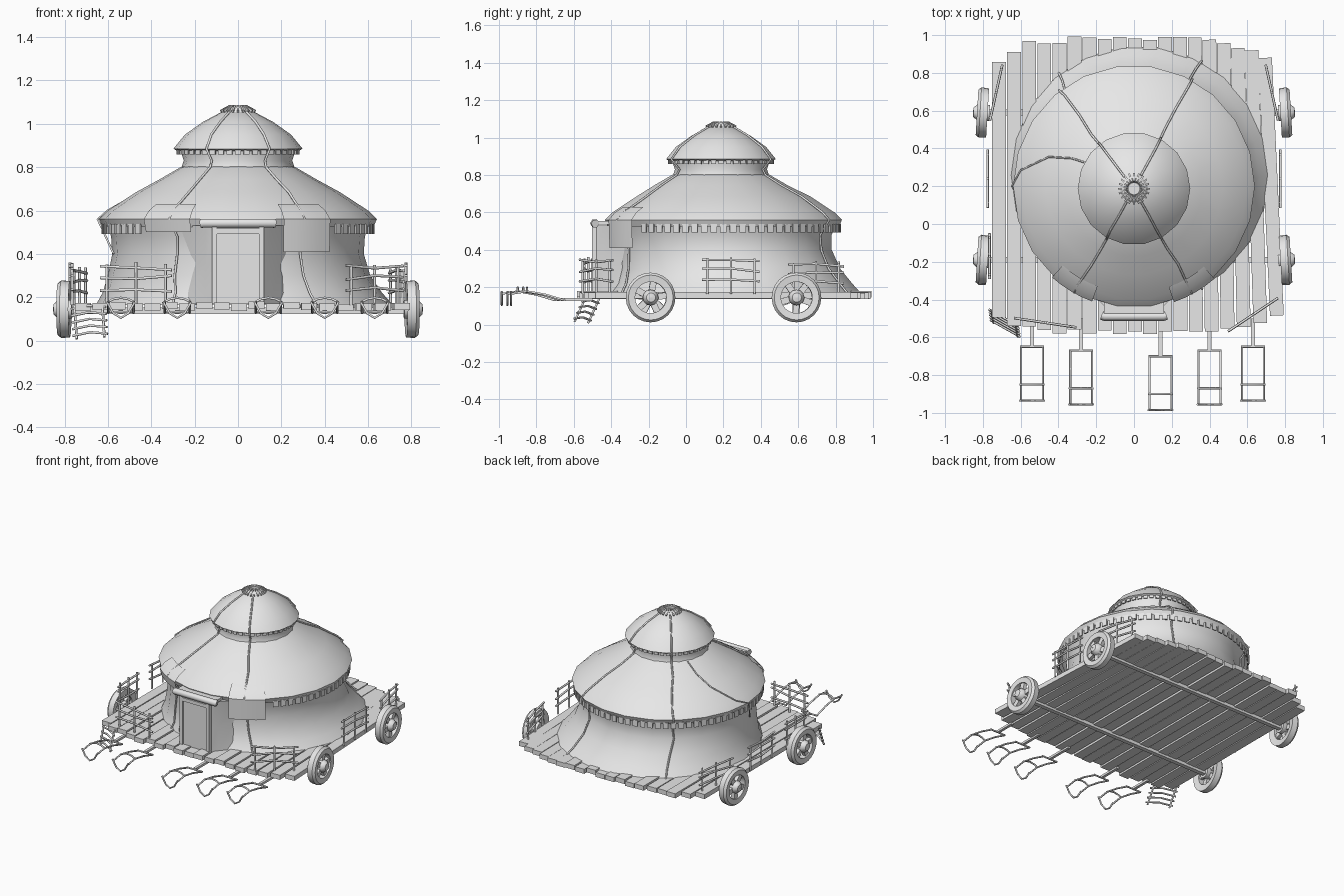
import bpy, bmesh, math, random
from mathutils import Matrix, Vector

random.seed(4)
cube = bpy.data.objects.get("Cube")
if cube:
    bpy.data.objects.remove(cube, do_unlink=True)

grey = bpy.data.materials.new("plain grey")
grey.use_nodes = True
COLOUR = (0.8, 0.8, 0.8, 1)
grey.diffuse_color = COLOUR
grey.node_tree.nodes["Principled BSDF"].inputs["Base Color"].default_value = COLOUR


def finish(name, bm, smooth=False):
    bmesh.ops.recalc_face_normals(bm, faces=bm.faces)
    mesh = bpy.data.meshes.new(name)
    bm.to_mesh(mesh)
    bm.free()
    mesh.materials.append(grey)
    obj = bpy.data.objects.new(name, mesh)
    bpy.context.collection.objects.link(obj)
    if smooth:
        bpy.ops.object.select_all(action='DESELECT')
        obj.select_set(True)
        bpy.context.view_layer.objects.active = obj
        bpy.ops.object.shade_smooth_by_angle(angle=math.radians(40))
    return obj


def on_ring(ring, angle, grow=0.0):
    r, z, cx, cy = ring
    return Vector((cx + (r + grow) * math.cos(angle), cy + (r + grow) * math.sin(angle), z))


def lathe(name, rings, seg=22, start=0.0, end=math.tau, grow=0.0):
    """Sweep rings of (radius, z, centre x, centre y) around the tent."""
    full = end - start > 6.28
    bm = bmesh.new()
    count = seg if full else seg + 1
    rows = [[bm.verts.new(on_ring(g, start + (end - start) * i / seg, grow))
             for i in range(count)] for g in rings]
    for a, b in zip(rows, rows[1:]):
        for i in range(seg):
            j = (i + 1) % count
            bm.faces.new((a[i], a[j], b[j], b[i]))
    return finish(name, bm, True)


def boxes(name, items):
    """Join boxes of (location, size, rotation matrix)."""
    bm = bmesh.new()
    for loc, size, rot in items:
        bmesh.ops.create_cube(bm, size=1, matrix=Matrix.Translation(loc) @ rot.to_4x4()
                              @ Matrix.Diagonal((*size, 1)))
    return finish(name, bm)


def turn(angle, axis='Z'):
    return Matrix.Rotation(angle, 4, axis)


def tubes(name, paths, radius):
    curve = bpy.data.curves.new(name, 'CURVE')
    curve.dimensions = '3D'
    curve.bevel_depth = radius
    curve.bevel_resolution = 1
    curve.use_fill_caps = True
    for path in paths:
        spline = curve.splines.new('POLY')
        spline.points.add(len(path) - 1)
        for point, co in zip(spline.points, path):
            point.co = (*co, 1)
    curve.materials.append(grey)
    obj = bpy.data.objects.new(name, curve)
    bpy.context.collection.objects.link(obj)


# Plank deck
planks = []
for i in range(19):
    x = -0.715 + i * 0.08
    edge = abs(x / 0.72) ** 6
    back = 0.975 - 0.11 * edge + random.uniform(-0.02, 0.02)
    front = -0.57 + 0.09 * edge + random.uniform(-0.015, 0.015)
    planks.append(((x, (back + front) / 2, 0.158 + random.uniform(-0.006, 0.006)),
                   (0.073, back - front, 0.033), turn(0.045 * max(0, x / 0.72) ** 3)))
boxes("deck_planks", planks)
boxes("axles", [((0, y, 0.137), (1.58, 0.03, 0.03), turn(0)) for y in (-0.19, 0.59)])

# Tent cloth
C = (0, 0.2)
T = (0, 0.187)
wall = [(0.685, 0.165, 0.03, 0.26), (0.645, 0.22, 0.02, 0.25), (0.605, 0.3, 0.005, 0.225),
        (0.58, 0.4, 0, 0.205), (0.585, 0.48, *C), (0.61, 0.55, *C)]
roof = [(0.625, 0.525, *C), (0.64, 0.56, *C), (0.6, 0.6, *C), (0.47, 0.685, *C),
        (0.36, 0.745, *T), (0.265, 0.8, *T), (0.25, 0.805, *T)]
neck = [(0.262, 0.795, *T), (0.25, 0.83, *T), (0.27, 0.89, *T)]
cap = [(0.28, 0.875, *T), (0.298, 0.885, *T), (0.245, 0.95, *T), (0.16, 1.01, *T),
       (0.075, 1.055, *T), (0.03, 1.06, *T)]
lathe("tent_wall", wall)
lathe("main_roof", roof)
lathe("roof_neck", neck, 18)
lathe("upper_roof", cap, 18)


# Toothed valances hanging from both eaves
def valance(name, radius, z, height, count, skip):
    items = []
    for i in range(count):
        a = math.tau * i / count
        off = abs((a + math.pi / 2 + math.pi) % math.tau - math.pi)
        if off < skip:
            continue
        items.append((on_ring((radius, z, *C[:1], T[1] if skip == 0 else C[1]), a),
                      (0.008, math.tau * radius / count * 0.68, height), turn(a)))
    boxes(name, items)


valance("eave_valance", 0.625, 0.515, 0.045, 76, math.radians(45))
valance("upper_valance", 0.28, 0.873, 0.028, 44, 0)

# Smoke crown
lathe("crown_ring", [(0.078, 1.05, *T), (0.055, 1.078, *T), (0.034, 1.074, *T), (0.034, 1.05, *T)], 20)
boxes("crown_ribs", [(on_ring((0.059, 1.07, *T), a), (0.05, 0.009, 0.012),
                      turn(a) @ turn(0.5, 'Y'))
                     for a in [math.tau * k / 20 for k in range(20)]])

# Ropes that follow the cloth from crown to deck
ropes = []
for degrees in (-61, -119, 62, 128):
    a = math.radians(degrees)
    rings = cap[4:0:-1] + neck[1:2] + roof[5:0:-1] + wall[4::-1]
    ropes.append([on_ring(g, a + random.uniform(-0.012, 0.012), 0.005) for g in rings])
side = [on_ring(g, math.radians(d), 0.007)
        for g, d in zip(roof[5:0:-1], (151, 154, 161, 172, 180))]
tubes("ropes", ropes, 0.006)
tubes("loose_rope", [side + [on_ring(wall[3], math.radians(192), 0.006)]], 0.005)

# Cloth patches draped over the front eave
drape = [(0.56, 0.63, *C), (0.61, 0.6, *C), (0.645, 0.56, *C), (0.64, 0.41, *C)]
lathe("left_patch", drape, 4, math.radians(-71), math.radians(-49), 0.004)
lathe("right_patch", drape[:3] + [(0.63, 0.5, *C)], 4,
      math.radians(-132), math.radians(-110), 0.004)

# Door porch: flaring side curtains, panel, posts and rolled lintel
bm = bmesh.new()
sections = []
for z, spread in ((0.17, 0.25), (0.35, 0.2), (0.53, 0.27)):
    half = [(0.115, -0.485), (0.15, -0.44), (spread, -0.33)]
    sections.append([bm.verts.new((x, y, z)) for x, y in
                     [(-x, y) for x, y in half[::-1]] + half])
for low, high in zip(sections, sections[1:]):
    for i in range(5):
        bm.faces.new((low[i], low[i + 1], high[i + 1], high[i]))
bm.faces.new(sections[-1])
finish("porch_curtains", bm, True)
boxes("door_frame", [((x, -0.488, 0.35), (0.024, 0.03, 0.36), turn(0)) for x in (-0.108, 0.108)]
      + [((0, -0.488, 0.505), (0.22, 0.03, 0.025), turn(0))])
boxes("door_panel", [((0, -0.487, 0.335), (0.2, 0.012, 0.33), turn(0))])
boxes("porch_top", [((0, -0.45, 0.545), (0.32, 0.1, 0.02), turn(0))])
tubes("lintel_roll", [[(-0.17, -0.485, 0.54), (-0.155, -0.49, 0.542),
                       (0.155, -0.49, 0.542), (0.17, -0.485, 0.54)]], 0.023)


# Wheels with rim, broad spokes and hub
def disc_profile(bm, profile, seg=24):
    rows = [[bm.verts.new((x, r * math.cos(math.tau * i / seg), r * math.sin(math.tau * i / seg)))
             for i in range(seg)] for r, x in profile]
    for a, b in zip(rows, rows[1:]):
        for i in range(seg):
            j = (i + 1) % seg
            bm.faces.new((a[i], a[j], b[j], b[i]))


for end, y in (("front", -0.19), ("rear", 0.59)):
    for label, s in (("left", 1), ("right", -1)):
        bm = bmesh.new()
        disc_profile(bm, [(0.084, -0.022), (0.13, -0.03), (0.133, 0.01), (0.12, 0.026),
                          (0.084, 0.022), (0.084, -0.022)])
        disc_profile(bm, [(0.001, -0.04), (0.042, -0.04), (0.042, 0.025), (0.025, 0.045), (0.001, 0.048)], 12)
        for k in range(5):
            spin = turn(math.tau * k / 5 + y, 'X')
            bmesh.ops.create_cube(bm, size=1, matrix=spin @ Matrix.Translation((0, 0, 0.062))
                                  @ Matrix.Diagonal((0.026, 0.034, 0.06, 1)))
        wheel = finish(f"{end}_{label}_wheel", bm, True)
        wheel.location = (0.805 * s, y, 0.145)
        wheel.rotation_euler = (0, 0, (0 if s > 0 else math.pi) + 0.06 * s)


# Railings
def railing(name, p, q, height=0.18):
    p, q = Vector((*p, 0.165)), Vector((*q, 0.165))
    up = Vector((0, 0, height))
    paths = [[p.lerp(q, t), p.lerp(q, t) + up * random.uniform(1, 1.1)] for t in (0.05, 0.5, 0.95)]
    for level in (0.4, 0.7, 0.95):
        paths.append([p.lerp(q, t) + up * (level + random.uniform(-0.06, 0.06))
                      for t in (-0.05, 0.5, 1.05)])
    tubes(name, paths, 0.007)


railing("front_right_railing", (-0.62, -0.5), (-0.32, -0.545))
railing("front_left_railing", (0.51, -0.56), (0.75, -0.4))
railing("right_front_railing", (-0.765, -0.28), (-0.765, -0.06))
for label, s in (("left", 1), ("right", -1)):
    railing(label + "_middle_railing", (0.775 * s, 0.1), (0.775 * s, 0.38))
    railing(label + "_rear_railing", (0.76 * s, 0.56), (0.7 * s, 0.83), 0.16)

# Sagging ladder at the front right corner
top, foot = Vector((-0.69, -0.49, 0.165)), Vector((-0.68, -0.56, 0.012))
across = Vector((0.08, -0.045, 0.005))
ladder = [[top + across * s * 0.8, foot + across * s * 0.8] for s in (-1, 1)]
for k in range(5):
    mid = top.lerp(foot, 0.1 + 0.2 * k)
    ladder.append([mid - across, mid + Vector((0, 0, 0.012)), mid + across])
tubes("ladder", ladder, 0.006)

# Draught yokes
for n, (x, y) in enumerate(((-0.54, -0.65), (-0.28, -0.67), (0.14, -0.7), (0.4, -0.67), (0.63, -0.65))):
    boxes(f"yoke_pole_{n + 1}", [((x, y / 2 - 0.25, 0.134), (0.02, abs(y + 0.5), 0.016), turn(0))])
    w = 0.058
    bars = [[(x + s * w, y - d, z) for d, z in ((0, 0.13), (0.1, 0.16), (0.2, 0.178), (0.285, 0.165))]
            for s in (-1, 1)]
    for d, edge, middle in ((0, 0.132, 0.132), (0.2, 0.18, 0.198), (0.285, 0.165, 0.105)):
        bars.append([(x + w * t, y - d, middle + (edge - middle) * t * t)
                     for t in (-1.1, -0.6, 0, 0.6, 1.1)])
    tubes(f"yoke_{n + 1}", bars, 0.006)
